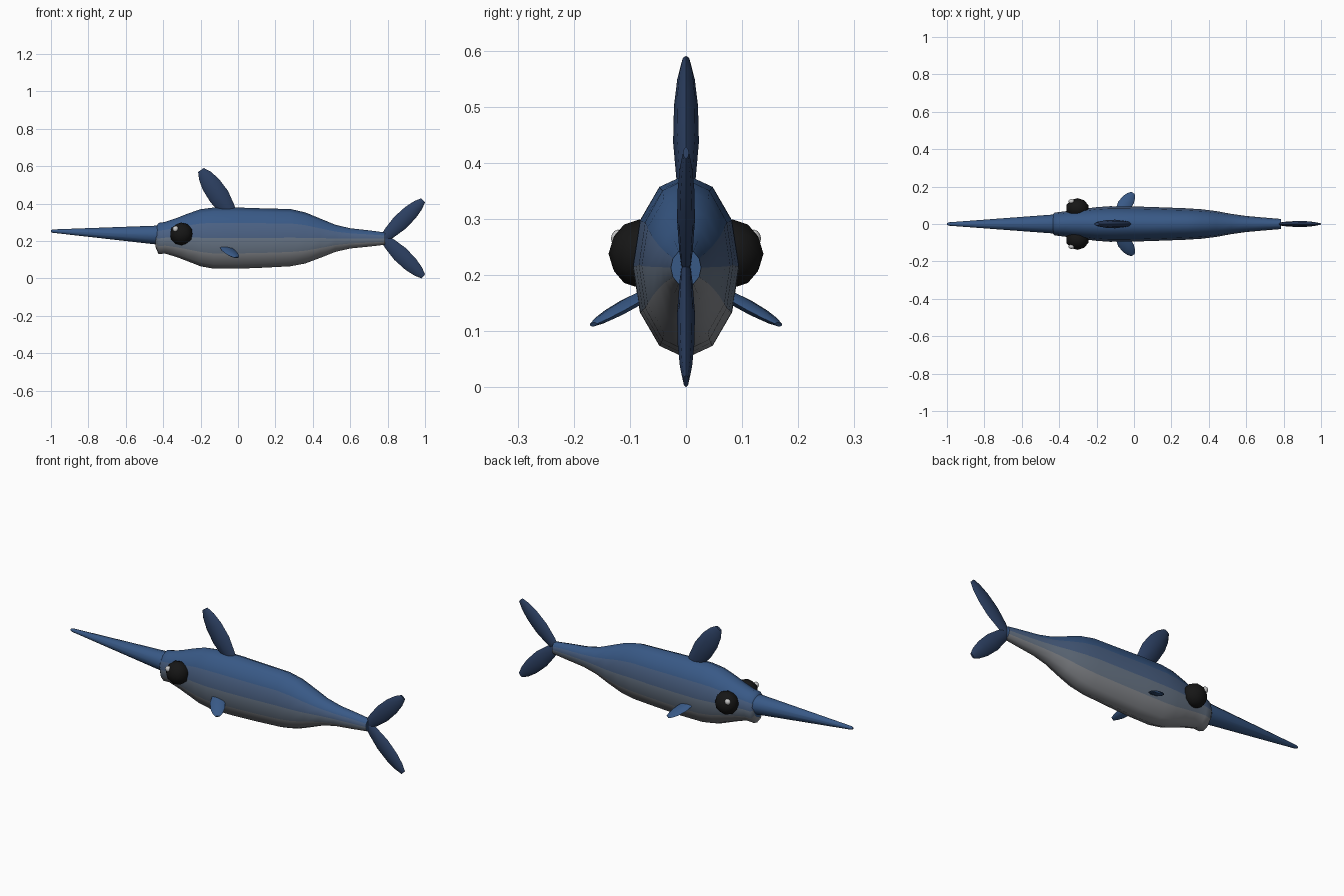
import bpy, bmesh, math
from mathutils import Vector as V

if "Cube" in bpy.data.objects:
    bpy.data.objects.remove(bpy.data.objects["Cube"])


def material(name, rgb):
    m = bpy.data.materials.new(name)
    m.diffuse_color = (*rgb, 1)
    m.use_nodes = True
    m.node_tree.nodes["Principled BSDF"].inputs["Base Color"].default_value = m.diffuse_color
    return m


BLUE = material("blue", (0.04, 0.10, 0.24))
MID = material("mid_blue", (0.07, 0.12, 0.23))
PALE = material("blue_grey", (0.14, 0.18, 0.24))
GREY = material("belly_grey", (0.24, 0.25, 0.27))
NAVY = material("navy", (0.025, 0.05, 0.12))
BLACK = material("black", (0.008, 0.008, 0.008))
WHITE = material("white", (0.8, 0.8, 0.8))


def finish(bm, name, mats, angle=60):
    bmesh.ops.recalc_face_normals(bm, faces=bm.faces)
    me = bpy.data.meshes.new(name)
    bm.to_mesh(me)
    bm.free()
    ob = bpy.data.objects.new(name, me)
    bpy.context.collection.objects.link(ob)
    for m in mats:
        me.materials.append(m)
    bpy.ops.object.select_all(action='DESELECT')
    ob.select_set(True)
    bpy.context.view_layer.objects.active = ob
    bpy.ops.object.shade_smooth_by_angle(angle=math.radians(angle))
    return ob


# Skin elliptical rings, each given as (centre, half-axis u, half-axis v)
def loft(name, rings, sides, mats, pick=lambda k: 0):
    bm = bmesh.new()
    loops = []
    for c, u, v in rings:
        loops.append([bm.verts.new(c + u * math.cos(a) + v * math.sin(a))
                      for a in (2 * math.pi * k / sides for k in range(sides))])
    for a, b in zip(loops, loops[1:]):
        for k in range(sides):
            j = (k + 1) % sides
            f = bm.faces.new((a[k], a[j], b[j], b[k]))
            f.material_index = pick(k)
    bm.faces.new(loops[0])
    bm.faces.new(loops[-1])
    return finish(bm, name, mats)


# Petal-shaped fin from root to tip
def fin(name, root, tip, across, width, thick, mat):
    root, tip = V(root), V(tip)
    d = (tip - root).normalized()
    u = V(across)
    u = (u - d * u.dot(d)).normalized()
    n = d.cross(u)
    prof = [(0, .4), (.2, .75), (.45, 1), (.7, .93), (.88, .68), (1, .33)]
    return loft(name, [(root.lerp(tip, t), u * width * s, n * thick * s)
                       for t, s in prof], 8, [mat])


# Body: x, bottom, top, half width
sections = [(-.44, .165, .27, .045), (-.425, .13, .297, .061), (-.39, .133, .302, .065),
            (-.33, .115, .322, .073), (-.27, .092, .346, .081), (-.2, .065, .37, .09),
            (-.13, .052, .379, .095), (0, .052, .379, .094), (.15, .058, .374, .089),
            (.28, .065, .371, .084), (.36, .08, .353, .079), (.44, .11, .32, .069),
            (.52, .142, .287, .054), (.6, .16, .268, .043), (.7, .17, .257, .034),
            (.785, .18, .246, .027)]
shade = [0, 0, 1, 2, 3, 3, 3, 3, 2, 1, 0, 0]
loft("body", [(V((x, 0, (lo + hi) / 2)), V((0, 0, (hi - lo) / 2)), V((0, w, 0)))
              for x, lo, hi, w in sections], 12, [BLUE, MID, PALE, GREY], lambda k: shade[k])

# Bill
loft("bill", [(V((x, 0, z)), V((0, 0, r)), V((0, r, 0)))
              for x, z, r in [(-.41, .231, .052), (-.44, .232, .05), (-.99, .253, .009),
                              (-1, .253, .005)]], 12, [BLUE])

# Dorsal and tail fins
fin("dorsal_fin", (-.02, 0, .32), (-.198, 0, .58), (1, 0, 0), .056, .023, NAVY)
fin("upper_tail_fin", (.765, 0, .2), (.99, 0, .418), (1, 0, -1), .044, .016, NAVY)
fin("lower_tail_fin", (.765, 0, .229), (.99, 0, .011), (1, 0, 1), .044, .016, NAVY)


def ball(name, c, r, subdiv, mat):
    bm = bmesh.new()
    bmesh.ops.create_icosphere(bm, subdivisions=subdiv, radius=1)
    bmesh.ops.scale(bm, vec=r, verts=bm.verts)
    bmesh.ops.translate(bm, vec=c, verts=bm.verts)
    return finish(bm, name, [mat])


# Paired parts: pectoral fins, eyes, eye highlights
for side, s in (("right", -1), ("left", 1)):
    fin(side + "_pectoral_fin", (-.09, s * .045, .182), (-.006, s * .165, .112),
        (.83, -s * .5, .1), .038, .011, BLUE)
    ball(side + "_eye", (-.303, s * .083, .238), (.062, .055, .061), 2, BLACK)
    ball(side + "_eye_highlight", (-.334, s * .121, .265), (.016, .013, .016), 2, WHITE)
